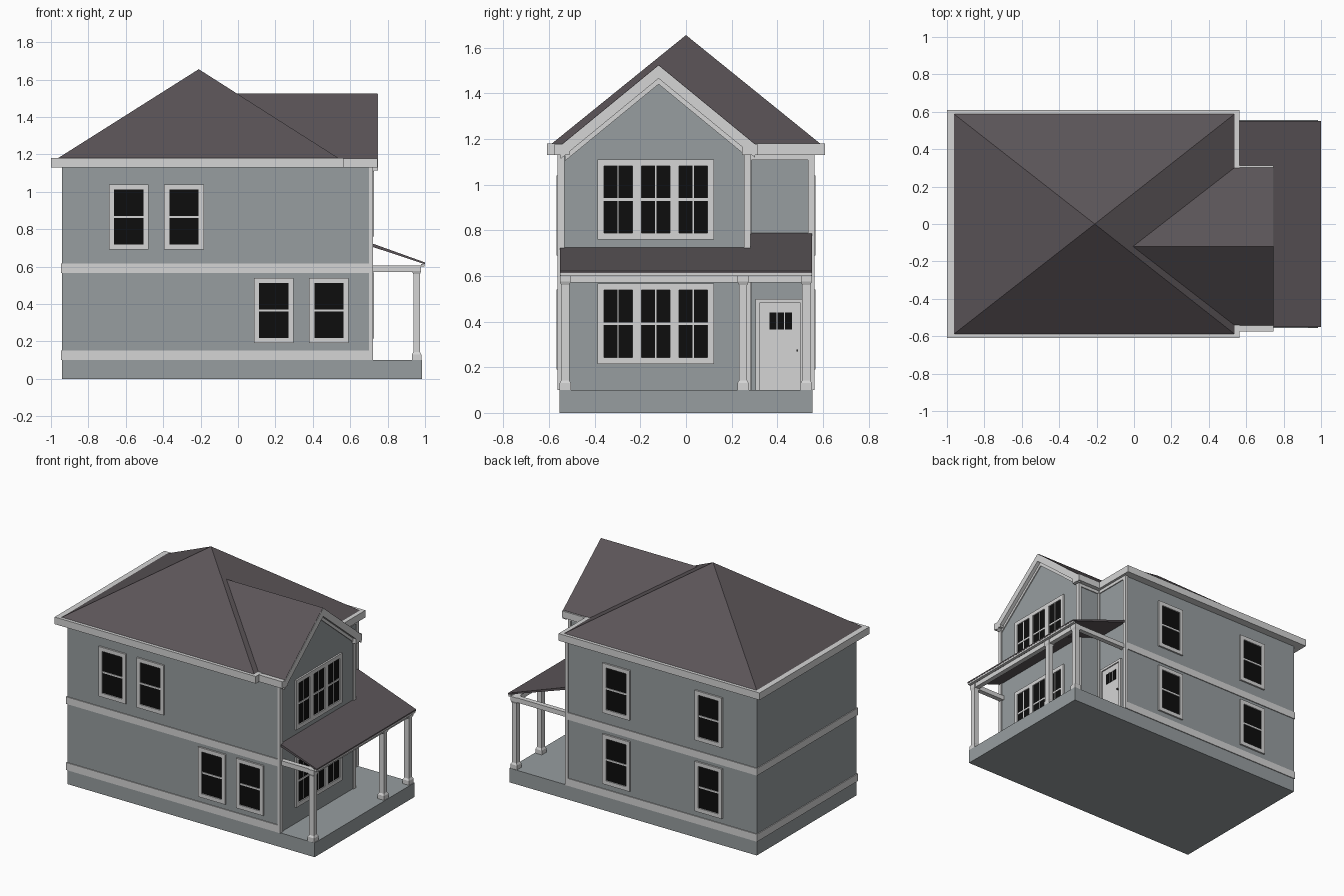
import bpy, bmesh
from mathutils import Vector

if "Cube" in bpy.data.objects:
    bpy.data.objects.remove(bpy.data.objects["Cube"], do_unlink=True)


def material(name, rgb):
    m = bpy.data.materials.new(name)
    m.use_nodes = True
    m.diffuse_color = (*rgb, 1)
    m.node_tree.nodes["Principled BSDF"].inputs["Base Color"].default_value = (*rgb, 1)
    return m


SIDING = material("grey siding", (0.31, 0.34, 0.35))
TRIM = material("off white trim", (0.66, 0.66, 0.66))
ROOF = material("dark roof", (0.105, 0.09, 0.098))
GLASS = material("black glass", (0.004, 0.004, 0.004))
METAL = material("dark metal", (0.08, 0.08, 0.08))


def finish(name, bm, mat):
    bmesh.ops.recalc_face_normals(bm, faces=bm.faces)
    me = bpy.data.meshes.new(name)
    bm.to_mesh(me)
    bm.free()
    me.materials.append(mat)
    ob = bpy.data.objects.new(name, me)
    bpy.context.scene.collection.objects.link(ob)
    return ob


def boxes(name, mat, *spans):
    """Each span is (x0, x1, y0, y1, z0, z1)."""
    bm = bmesh.new()
    for x0, x1, y0, y1, z0, z1 in spans:
        lo, hi = Vector((x0, y0, z0)), Vector((x1, y1, z1))
        geo = bmesh.ops.create_cube(bm, size=1)
        for v in geo["verts"]:
            v.co = [l + (c + 0.5) * (h - l) for l, c, h in zip(lo, v.co, hi)]
    return finish(name, bm, mat)


def prism(name, mat, profile, axis, a, b):
    """Extrude a (horizontal, z) profile along the x or y axis."""
    bm = bmesh.new()
    verts = [bm.verts.new((a, p, z) if axis == "x" else (p, a, z)) for p, z in profile]
    face = bm.faces.new(verts)
    geo = bmesh.ops.extrude_face_region(bm, geom=[face])["geom"]
    move = Vector((b - a, 0, 0)) if axis == "x" else Vector((0, b - a, 0))
    bmesh.ops.translate(bm, vec=move, verts=[g for g in geo if isinstance(g, bmesh.types.BMVert)])
    return finish(name, bm, mat)


# Walls: each maps (along, out, z) spans on its face to world spans
SIDE, BAY, RECESS = 0.555, 0.715, 0.54


def on_front(u0, u1, d0, d1, z0, z1):
    return (u0, u1, -SIDE - d1, -SIDE - d0, z0, z1)


def on_back(u0, u1, d0, d1, z0, z1):
    return (u0, u1, SIDE + d0, SIDE + d1, z0, z1)


def on_bay(u0, u1, d0, d1, z0, z1):
    return (BAY + d0, BAY + d1, u0, u1, z0, z1)


def on_recess(u0, u1, d0, d1, z0, z1):
    return (RECESS + d0, RECESS + d1, u0, u1, z0, z1)


def window(name, wall, u0, u1, z0, z1, lights=1, split=False):
    """Framed sash window with one or more lights side by side."""
    f, mull = 0.028, 0.04
    w = (u1 - u0 - 2 * f - (lights - 1) * mull) / lights
    mid = (z0 + z1) / 2
    frame = [wall(u0, u1, 0, 0.012, z0, z0 + f), wall(u0, u1, 0, 0.012, z1 - f, z1),
             wall(u0, u0 + f, 0, 0.012, z0 + f, z1 - f),
             wall(u1 - f, u1, 0, 0.012, z0 + f, z1 - f)]
    for i in range(lights):
        a = u0 + f + i * (w + mull)
        frame.append(wall(a, a + w, 0, 0.008, mid - 0.006, mid + 0.006))
        if i:
            frame.append(wall(a - mull, a, 0, 0.012, z0 + f, z1 - f))
        if split:
            c = a + w / 2
            frame.append(wall(c - 0.003, c + 0.003, 0, 0.007, z0 + f, z1 - f))
    boxes(name + "_frame", TRIM, *frame)
    boxes(name + "_glass", GLASS, wall(u0 + f, u1 - f, 0, 0.004, z0 + f, z1 - f))


# Foundation and body
boxes("foundation", SIDING, (-0.94, 0.985, -SIDE, SIDE, 0, 0.1))
boxes("main_walls", SIDING, (-0.94, RECESS, -SIDE, SIDE, 0.1, 1.14))
RIDGE_Y, RIDGE_Z, PITCH = -0.12, 1.525, 0.82


def rake(y, drop=0.0):
    return (y, RIDGE_Z - PITCH * abs(y - RIDGE_Y) - drop)


def chevron(y0, y1, top, bottom):
    return [rake(y0, top), rake(RIDGE_Y, top), rake(y1, top),
            rake(y1, bottom), rake(RIDGE_Y, bottom), rake(y0, bottom)]


prism("gable_wall", SIDING, [(-SIDE, 0.1), rake(-SIDE, 0.025), rake(RIDGE_Y, 0.025),
                             rake(0.275, 0.025), (0.275, 0.1)], "x", 0.3, BAY)

# Horizontal bands wrapping front, back and left end
bands = []
for z0, z1 in ((0.1, 0.152), (0.565, 0.615)):
    bands += [on_front(-0.945, BAY, 0, 0.006, z0, z1), on_back(-0.945, RECESS, 0, 0.006, z0, z1),
              (-0.946, -0.94, -SIDE - 0.006, SIDE + 0.006, z0, z1)]
boxes("wall_bands", TRIM, *bands)

# Corner boards
boxes("corner_boards", TRIM,
      (0.7, 0.722, -SIDE - 0.007, -0.533, 0.1, 1.14),
      (0.7, 0.722, 0.255, 0.282, 0.1, 1.14),
      (0.525, 0.547, 0.535, SIDE + 0.007, 0.1, 1.14),
      (RECESS, 0.55, 0.27, 0.288, 0.1, 1.14),
      on_recess(0.275, SIDE, 0, 0.007, 1.108, 1.14),
      (RECESS, BAY, 0.275, 0.282, 1.108, 1.14))

# Roofs, fascia and gable trim
boxes("main_fascia", TRIM, (-1, 0.565, -0.61, 0.61, 1.13, 1.18))
bm = bmesh.new()
base = [bm.verts.new((x, y, 1.178)) for x, y in
        ((-0.965, -0.59), (0.54, -0.59), (0.54, 0.59), (-0.965, 0.59))]
apex = bm.verts.new((-0.21, 0, 1.655))
bm.faces.new(base)
for i in range(4):
    bm.faces.new((base[i], base[(i + 1) % 4], apex))
finish("hip_roof", bm, ROOF)
prism("gable_roof", ROOF, chevron(-0.55, 0.302, 0, 0.03), "x", -0.005, 0.745)
prism("gable_rake_boards", TRIM, chevron(-0.55, 0.302, 0.003, 0.06), "x", 0.718, 0.748)
prism("gable_frieze", TRIM, chevron(-0.53, 0.25, 0.055, 0.085), "x", 0.71, 0.722)
boxes("gable_eaves", TRIM, (0.5, 0.747, -0.575, -0.51, 1.13, 1.178),
      (0.5, 0.747, 0.245, 0.313, 1.13, 1.178))

# Porch roof, the deeper part reaching back to the recessed wall
SLOPE = 0.36


def porch_profile(x):
    z = 0.622 + SLOPE * (1 - x)
    return [(x, z), (1, 0.622), (1, 0.612), (x, z - 0.018)]


prism("porch_roof_bay", ROOF, porch_profile(0.71), "y", -0.552, 0.276)
prism("porch_roof_entry", ROOF, porch_profile(RECESS), "y", 0.276, 0.552)
boxes("porch_beams", TRIM,
      (0.978, 0.998, -0.55, 0.55, 0.6, 0.614),
      (0.938, 0.972, -0.545, 0.545, 0.572, 0.605),
      (BAY, 0.96, -0.547, -0.513, 0.572, 0.605),
      (RECESS, 0.96, 0.513, 0.547, 0.572, 0.605))

# Porch columns lofted from square sections
SECTIONS = ((0.025, 0.1), (0.025, 0.13), (0.018, 0.142),
            (0.018, 0.56), (0.024, 0.575), (0.024, 0.605))
for label, y in (("front", -0.529), ("middle", 0.25), ("back", 0.527)):
    bm = bmesh.new()
    rings = [[bm.verts.new((0.955 + sx * h, y + sy * h, z))
              for sx, sy in ((-1, -1), (1, -1), (1, 1), (-1, 1))] for h, z in SECTIONS]
    for lower, upper in zip(rings, rings[1:]):
        for i in range(4):
            j = (i + 1) % 4
            bm.faces.new((lower[i], lower[j], upper[j], upper[i]))
    bm.faces.new(rings[0])
    bm.faces.new(rings[-1])
    finish(label + "_column", bm, TRIM)

# Windows
LOW, HIGH = (0.19, 0.54), (0.69, 1.04)
for i, u in enumerate((-0.69, -0.395)):
    window(f"front_upper_window_{i}", on_front, u, u + 0.212, *HIGH)
for i, u in enumerate((0.085, 0.38)):
    window(f"front_lower_window_{i}", on_front, u, u + 0.212, *LOW)
for i, u in enumerate((0.043, -0.675)):
    window(f"back_upper_window_{i}", on_back, u, u + 0.212, *HIGH)
    window(f"back_lower_window_{i}", on_back, u, u + 0.212, *LOW)
window("bay_upper_window", on_bay, -0.388, 0.122, 0.76, 1.11, 3, True)
window("bay_lower_window", on_bay, -0.388, 0.122, 0.215, 0.567, 3, True)

# Entry door
boxes("door_casing", TRIM, on_recess(0.305, 0.322, 0, 0.016, 0.1, 0.5),
      on_recess(0.502, 0.519, 0, 0.016, 0.1, 0.5),
      on_recess(0.322, 0.502, 0, 0.016, 0.482, 0.5))
boxes("door_leaf", TRIM, on_recess(0.322, 0.502, 0, 0.008, 0.1, 0.482))
boxes("door_glass", GLASS, on_recess(0.365, 0.465, 0.008, 0.011, 0.365, 0.44))
boxes("door_glass_bars", TRIM, *[on_recess(u - 0.002, u + 0.002, 0.008, 0.014, 0.365, 0.44)
                                 for u in (0.398, 0.432)])
boxes("door_knob", METAL, on_recess(0.483, 0.491, 0.008, 0.022, 0.27, 0.278))
